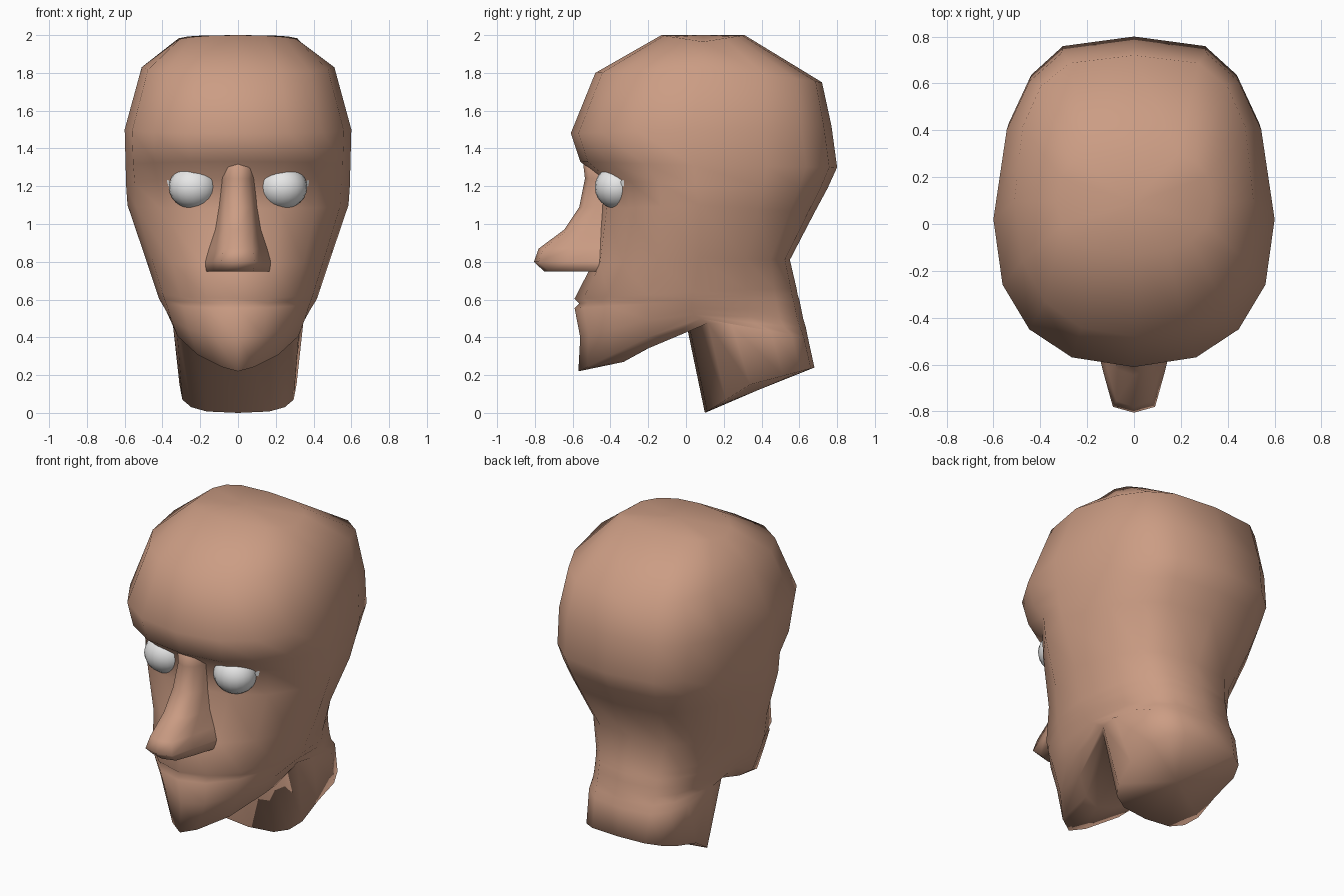
import bpy, bmesh, math

if "Cube" in bpy.data.objects:
    bpy.data.objects.remove(bpy.data.objects["Cube"])


def material(name, rgb):
    m = bpy.data.materials.new(name)
    m.diffuse_color = (*rgb, 1)
    m.use_nodes = True
    m.node_tree.nodes["Principled BSDF"].inputs["Base Color"].default_value = m.diffuse_color
    return m


skin = material("skin", (0.60, 0.335, 0.23))
white = material("eye white", (0.8, 0.8, 0.8))


def finish(bm, name, mat, smooth=True):
    bmesh.ops.recalc_face_normals(bm, faces=bm.faces[:])
    me = bpy.data.meshes.new(name)
    bm.to_mesh(me)
    bm.free()
    me.materials.append(mat)
    for p in me.polygons:
        p.use_smooth = smooth
    ob = bpy.data.objects.new(name, me)
    bpy.context.collection.objects.link(ob)
    return ob


def loft(bm, rings, closed=True):
    vs = [[bm.verts.new(p) for p in r] for r in rings]
    n = len(vs[0])
    for a, b in zip(vs, vs[1:]):
        for i in range(n if closed else n - 1):
            j = (i + 1) % n
            bm.faces.new((a[i], a[j], b[j], b[i]))
    return vs


def fan(bm, ring, point):
    c = bm.verts.new(point)
    for i in range(len(ring)):
        bm.faces.new((ring[i - 1], ring[i], c))


# Head: each row is a ring through a front, a side and a back point
# front y, z | side x, y, z | back y, z, half width | front roundness
rows = [
    (-0.13, 2.00, 0.33, 0.09, 1.965, 0.31, 2.00, 0.33, 0.9),
    (-0.48, 1.80, 0.51, 0.10, 1.83, 0.72, 1.75, 0.49, 0.85),
    (-0.61, 1.48, 0.60, 0.02, 1.50, 0.77, 1.52, 0.55, 0.85),
    (-0.56, 1.33, 0.595, 0.04, 1.31, 0.80, 1.30, 0.54, 0.88),
    (-0.45, 1.24, 0.592, 0.05, 1.20, 0.75, 1.19, 0.52, 1.0),
    (-0.46, 1.08, 0.585, 0.07, 1.10, 0.68, 1.06, 0.49, 1.0),
    (-0.50, 0.78, 0.49, 0.07, 0.82, 0.55, 0.81, 0.40, 1.0),
    (-0.59, 0.605, 0.43, 0.04, 0.64, 0.585, 0.66, 0.36, 1.0),
    (-0.565, 0.58, 0.42, 0.03, 0.61, 0.59, 0.63, 0.355, 1.0),
    (-0.59, 0.555, 0.41, 0.03, 0.59, 0.60, 0.60, 0.35, 1.0),
    (-0.56, 0.40, 0.385, 0.03, 0.55, 0.61, 0.55, 0.35, 1.1),
    (-0.57, 0.22, 0.36, 0.04, 0.52, 0.62, 0.50, 0.35, 1.5),
    (-0.33, 0.27, 0.35, 0.08, 0.50, 0.635, 0.45, 0.345, 1.3),
    (0.00, 0.48, 0.345, 0.24, 0.47, 0.645, 0.40, 0.34, 0.7),
    (0.10, 0.00, 0.31, 0.34, 0.15, 0.68, 0.24, 0.32, 0.65),
]


def head_ring(yf, zf, w, ys, zs, yb, zb, wb, p):
    half = []
    n = 8
    for i in range(n + 1):
        t = math.pi * i / n
        s, c = max(0, math.sin(t)), math.cos(t)
        if i in (0, n):
            s = 0
        if i <= n // 2:
            k = max(c, 0) ** min(p, 1)
            half.append((w * s ** p, ys + (yf - ys) * k, zs + (zf - zs) * k))
        else:
            k = (-c) ** 0.7
            width = w + (wb - w) * min(1, -1.6 * c)
            half.append((width * s ** 0.6, ys + (yb - ys) * k, zs + (zb - zs) * k))
    return half + [(-x, y, z) for x, y, z in half[-2:0:-1]]


bm = bmesh.new()
rings = loft(bm, [head_ring(*r) for r in rows])
fan(bm, rings[0], (0, 0.09, 2.0))
fan(bm, rings[-1], (0, 0.38, 0.12))
finish(bm, "head", skin)

# Nose: z, ridge y, ridge half width, base half width, base y
nose = [
    (1.37, -0.55, 0.05, 0.10, -0.46),
    (1.24, -0.535, 0.055, 0.105, -0.36),
    (1.09, -0.565, 0.07, 0.115, -0.38),
    (0.97, -0.645, 0.075, 0.13, -0.41),
    (0.87, -0.78, 0.075, 0.155, -0.45),
    (0.80, -0.805, 0.09, 0.175, -0.45),
    (0.748, -0.75, 0.08, 0.175, -0.45),
]
bm = bmesh.new()
sections = []
for z, yf, wf, wb, yb in nose:
    mid = (yf + yb) / 2
    half = [(wb, yb, z), ((wf + wb) / 2, mid, z), (wf, yf + 0.025, z), (0, yf, z)]
    sections.append(half + [(-x, y, q) for x, y, q in half[-2::-1]])
vs = loft(bm, sections, closed=False)
bm.faces.new(vs[-1])
bm.faces.new(vs[0])
ob = finish(bm, "nose", skin)

# Eyes, each with a small outer corner wedge
for side, label in ((1, "right"), (-1, "left")):
    bm = bmesh.new()
    bmesh.ops.create_uvsphere(bm, u_segments=20, v_segments=12, radius=1)
    for v in bm.verts:
        x, y, z = v.co
        v.co = (side * 0.238 + 0.128 * x, -0.365 + 0.118 * y, 1.195 + 0.115 * z)
    finish(bm, label + "_eye", white)
    bm = bmesh.new()
    pts = [(0.345, -0.36, 1.215), (0.415, -0.29, 1.265), (0.415, -0.28, 1.17), (0.38, -0.25, 1.2)]
    a, b, c, d = [bm.verts.new((side * x, y, z)) for x, y, z in pts]
    for f in ((a, b, c), (a, b, d), (b, c, d), (a, c, d)):
        bm.faces.new(f)
    finish(bm, label + "_eye_corner", white, smooth=False)
